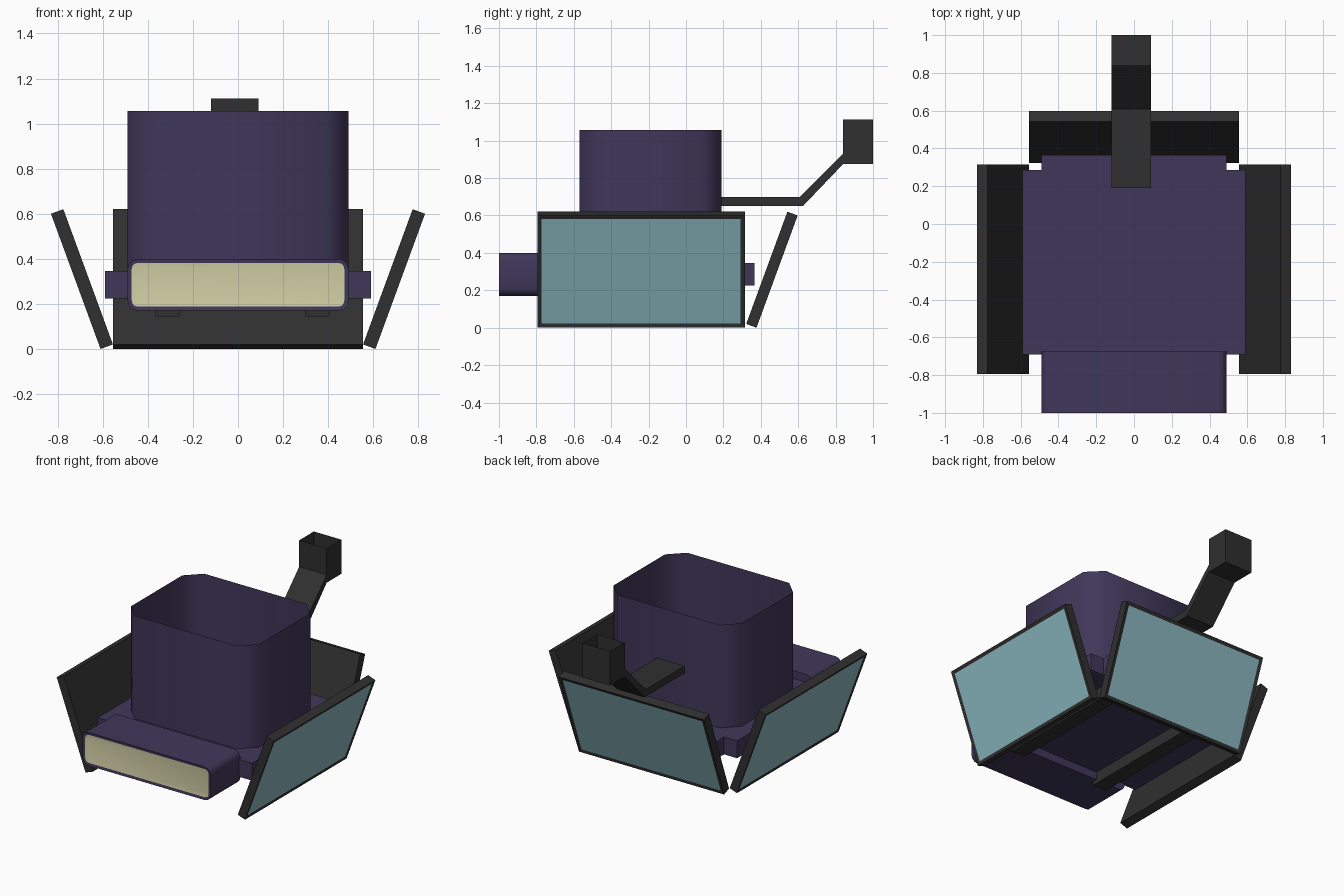
import bpy, bmesh, math
from mathutils import Vector

if "Cube" in bpy.data.objects:
    bpy.data.objects.remove(bpy.data.objects["Cube"])


def material(name, color):
    m = bpy.data.materials.new(name)
    m.diffuse_color = (*color, 1)
    m.use_nodes = True
    m.node_tree.nodes["Principled BSDF"].inputs["Base Color"].default_value = m.diffuse_color
    return m


PURPLE = material("dark purple", (0.051, 0.039, 0.102))
GREY = material("charcoal", (0.029, 0.029, 0.029))
TEAL = material("teal glass", (0.262, 0.491, 0.539))
CREAM = material("cream", (0.650, 0.625, 0.381))


def finish(name, bm, mats, smooth=False):
    bmesh.ops.recalc_face_normals(bm, faces=bm.faces[:])
    me = bpy.data.meshes.new(name)
    bm.to_mesh(me)
    bm.free()
    for m in mats:
        me.materials.append(m)
    ob = bpy.data.objects.new(name, me)
    bpy.context.collection.objects.link(ob)
    if smooth:
        bpy.ops.object.select_all(action='DESELECT')
        ob.select_set(True)
        bpy.context.view_layer.objects.active = ob
        bpy.ops.object.shade_smooth_by_angle(angle=math.radians(50))
    return ob


def prism(points, offset, open_end=False):
    """Extrude a closed outline; open_end leaves the far end off."""
    bm = bmesh.new()
    v = Vector(offset)
    a = [bm.verts.new(p) for p in points]
    b = [bm.verts.new(Vector(p) + v) for p in points]
    n = len(a)
    bm.faces.new(a)
    if not open_end:
        bm.faces.new(b[::-1])
    for i in range(n):
        j = (i + 1) % n
        bm.faces.new((a[i], a[j], b[j], b[i]))
    return bm


def rect(x0, x1, y0, y1, z):
    return [(x0, y0, z), (x1, y0, z), (x1, y1, z), (x0, y1, z)]


def box(name, x0, x1, y0, y1, z0, z1, mat, open_top=False):
    return finish(name, prism(rect(x0, x1, y0, y1, z0), (0, 0, z1 - z0), open_top), [mat])


def rounded(w0, w1, h0, h1, r, seg):
    """Outline of a rectangle with rounded (or chamfered, seg=1) corners."""
    pts = []
    for k, (cx, cy) in enumerate([(w1 - r, h1 - r), (w0 + r, h1 - r), (w0 + r, h0 + r), (w1 - r, h0 + r)]):
        for i in range(seg + 1):
            t = math.pi / 2 * (k + i / seg)
            pts.append((cx + r * math.cos(t), cy + r * math.sin(t)))
    return pts


def inset_face(bm, direction, width, depth):
    """Inset the face that looks most along direction and give it slot 1."""
    bmesh.ops.recalc_face_normals(bm, faces=bm.faces[:])
    face = max(bm.faces, key=lambda f: f.normal.dot(Vector(direction)))
    bmesh.ops.inset_region(bm, faces=[face], thickness=width, depth=depth)
    face.material_index = 1


# cross-shaped base slab
box("base_wide", -0.59, 0.59, -0.69, 0.285, 0.225, 0.345, PURPLE)
box("base_long", -0.49, 0.49, -0.69, 0.365, 0.225, 0.345, PURPLE)

# open tower with cut corners
tower = [(x, y, 0.345) for x, y in rounded(-0.49, 0.49, -0.57, 0.19, 0.1, 1)]
finish("tower", prism(tower, (0, 0, 0.712), True), [PURPLE], True)

# front bumper with cream face
bumper = [(x, -1, z) for x, z in rounded(-0.49, 0.49, 0.17, 0.40, 0.045, 3)]
bm = prism(bumper, (0, 0.325, 0))
inset_face(bm, (0, -1, 0), 0.018, -0.004)
finish("bumper", bm, [PURPLE, CREAM], True)

# tilted glazed panels: section is (outward distance, height)
section = [(0.0, 0.02), (0.055, 0.0), (0.275, 0.60), (0.22, 0.62)]
for side, label in ((1, "right"), (-1, "left")):
    bm = prism([(side * (0.555 + d), -0.795, h) for d, h in section], (0, 1.11, 0))
    inset_face(bm, (side * 0.94, 0, -0.34), 0.032, -0.004)
    finish(label + "_panel", bm, [GREY, TEAL])
bm = prism([(-0.555, 0.322 + d, h) for d, h in section], (1.11, 0, 0))
inset_face(bm, (0, 0.94, -0.34), 0.032, -0.004)
finish("back_panel", bm, [GREY, TEAL])

# skids under the base
for x, label in ((-0.365, "left"), (0.30, "right")):
    box(label + "_skid", x, x + 0.105, -0.71, 0.31, 0.145, 0.225, GREY)

# cranked rear arm with open cup
arm = [(0.19, 0.65), (0.625, 0.65), (0.84, 0.875), (0.84, 0.93), (0.61, 0.70), (0.19, 0.70)]
finish("rear_arm", prism([(-0.12, y, z) for y, z in arm], (0.21, 0, 0)), [GREY])
box("arm_cup", -0.12, 0.09, 0.84, 1.0, 0.875, 1.112, GREY, True)
